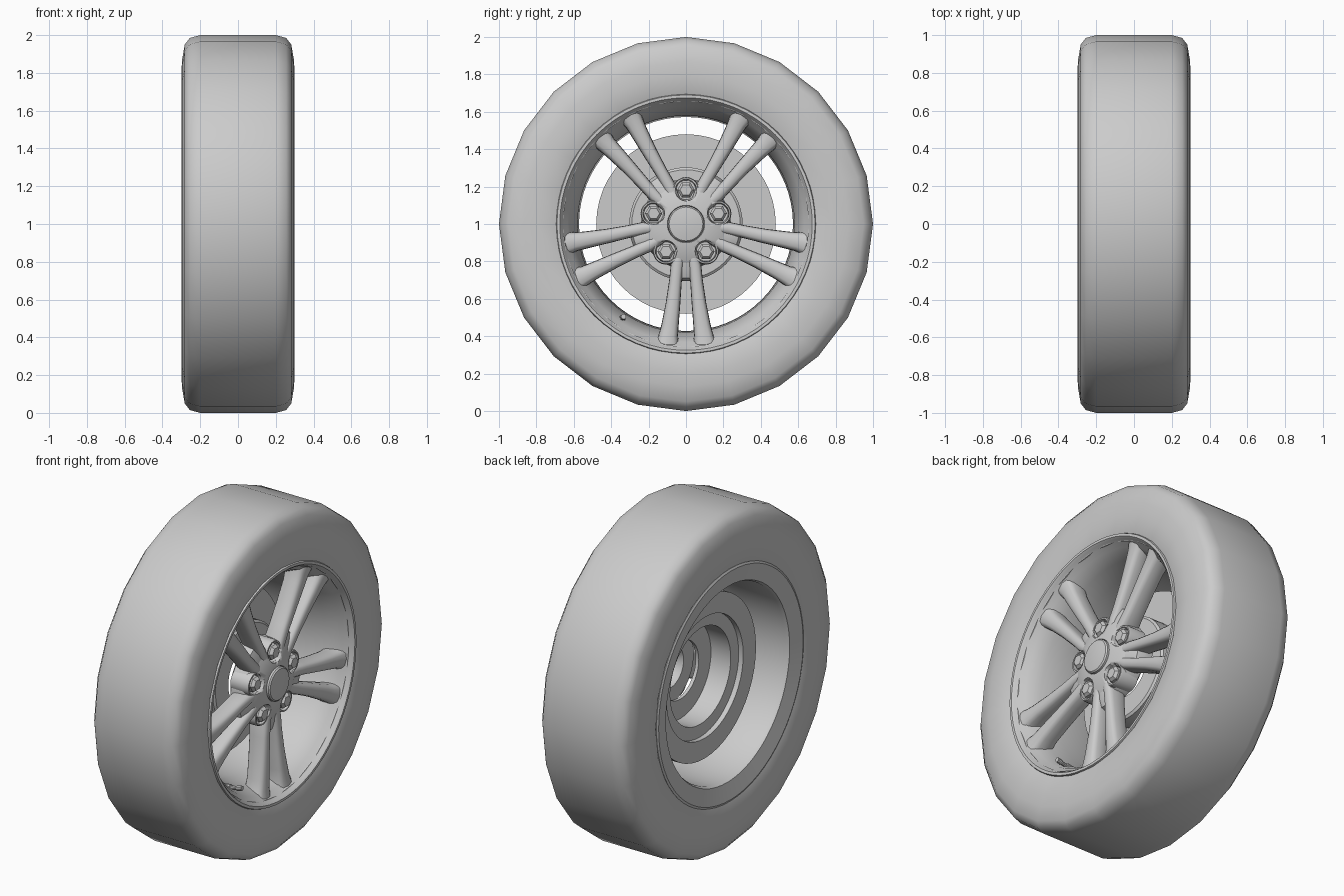
import bpy, bmesh, math
from math import sin, cos, pi, radians
from mathutils import Vector, Matrix

if "Cube" in bpy.data.objects:
    bpy.data.objects.remove(bpy.data.objects["Cube"])

CENTRE = Vector((0, 0, 1))


def finish(name, bm, angle=35):
    bmesh.ops.recalc_face_normals(bm, faces=bm.faces)
    me = bpy.data.meshes.new(name)
    bm.to_mesh(me)
    bm.free()
    ob = bpy.data.objects.new(name, me)
    ob.location = CENTRE
    bpy.context.collection.objects.link(ob)
    bpy.ops.object.select_all(action='DESELECT')
    ob.select_set(True)
    bpy.context.view_layer.objects.active = ob
    bpy.ops.object.shade_smooth_by_angle(angle=radians(angle))
    return ob


def revolve(name, profile, segs, angle=35):
    """Spin a closed (x, radius) profile round the axle; radius 0 makes a pole."""
    bm = bmesh.new()
    rings = []
    for x, r in profile:
        if r == 0:
            rings.append([bm.verts.new((x, 0, 0))] * segs)
        else:
            rings.append([bm.verts.new((x, r * cos(2 * pi * i / segs), r * sin(2 * pi * i / segs)))
                          for i in range(segs)])
    for k in range(len(rings)):
        a, b = rings[k], rings[(k + 1) % len(rings)]
        for i in range(segs):
            j = (i + 1) % segs
            vs = list(dict.fromkeys((a[i], a[j], b[j], b[i])))
            if len(vs) > 2:
                bm.faces.new(vs)
    return finish(name, bm, angle)


def loft(bm, loops):
    """Skin a list of equal point loops and cap both ends."""
    rings = [[bm.verts.new(p) for p in lp] for lp in loops]
    n = len(rings[0])
    for a, b in zip(rings, rings[1:]):
        for i in range(n):
            bm.faces.new((a[i], a[(i + 1) % n], b[(i + 1) % n], b[i]))
    bm.faces.new(rings[0])
    bm.faces.new(rings[-1])


def disc_loop(x, r, n, y=0, z=0, turn=0):
    return [(x, y + r * cos(2 * pi * i / n + turn), z + r * sin(2 * pi * i / n + turn)) for i in range(n)]


# Tyre: coarse ring with rounded shoulders
half = [(0.20, 1.0), (0.255, 0.985), (0.282, 0.95), (0.296, 0.87), (0.30, 0.80), (0.292, 0.705), (0.27, 0.66)]
revolve("tyre", half + [(-x, r) for x, r in reversed(half)], 24, 45)

# Rim: front lip, barrel and wide rear flange
revolve("rim", [(0.285, 0.695), (0.297, 0.69), (0.297, 0.675), (0.285, 0.665), (0.262, 0.655),
                (0.24, 0.632), (0.16, 0.60), (0.05, 0.58), (-0.255, 0.572), (-0.275, 0.582),
                (-0.296, 0.68), (-0.29, 0.692), (-0.26, 0.68), (-0.23, 0.61), (0.04, 0.61),
                (0.20, 0.65), (0.26, 0.69)], 64)

# Brake disc with a raised hat that is hollow at the back
revolve("brake_disc", [(-0.125, 0.48), (-0.125, 0.36), (-0.095, 0.36), (-0.095, 0.285), (0.035, 0.285),
                       (0.035, 0.17), (0.055, 0.17), (0.055, 0.29), (0.045, 0.303), (-0.05, 0.303),
                       (-0.05, 0.48)], 48, 30)

# Hub with bored lug pockets
hub = revolve("hub", [(0.10, 0.12), (0.10, 0.215), (0.12, 0.24), (0.20, 0.235), (0.225, 0.22),
                      (0.242, 0.18), (0.255, 0.125), (0.258, 0.10), (0.23, 0.09), (0.15, 0.09)], 60)
LUGS = [(0.182 * cos(radians(90 + 72 * k)), 0.182 * sin(radians(90 + 72 * k))) for k in range(5)]
bm = bmesh.new()
for y, z in LUGS:
    loft(bm, [disc_loop(0.185, 0.052, 20, y, z), disc_loop(0.26, 0.06, 20, y, z)])
cutter = finish("lug_pocket_cutter", bm)
cutter.hide_render = True
cutter.hide_viewport = True
mod = hub.modifiers.new("lug_pockets", 'BOOLEAN')
mod.operation = 'DIFFERENCE'
mod.solver = 'EXACT'
mod.object = cutter

# Bosses round each lug
bm = bmesh.new()
for y, z in LUGS:
    n = 20
    loops = [disc_loop(x, r, n, y, z) for x, r in
             [(0.12, 0.07), (0.222, 0.069), (0.235, 0.065), (0.235, 0.057), (0.12, 0.054)]]
    rings = [[bm.verts.new(p) for p in lp] for lp in loops]
    for k in range(5):
        a, b = rings[k], rings[(k + 1) % 5]
        for i in range(n):
            bm.faces.new((a[i], a[(i + 1) % n], b[(i + 1) % n], b[i]))
finish("lug_bosses", bm)

# Hexagonal lug nuts with a chamfered tip
bm = bmesh.new()
for y, z in LUGS:
    loft(bm, [disc_loop(0.17, 0.046, 6, y, z), disc_loop(0.235, 0.046, 6, y, z),
              disc_loop(0.252, 0.032, 6, y, z)])
finish("lug_nuts", bm, 20)

# Centre cap
revolve("centre_cap", [(0.15, 0), (0.15, 0.097), (0.268, 0.097), (0.275, 0.09), (0.281, 0.05), (0.283, 0)], 40)

# Ten spokes in five splayed pairs: radius, inner edge, outer edge, back x, front x
STATIONS = [(0.13, 0.0, 0.055, 0.12, 0.240), (0.22, 0.012, 0.082, 0.12, 0.240),
            (0.30, 0.022, 0.090, 0.125, 0.240), (0.42, 0.030, 0.108, 0.13, 0.245),
            (0.54, 0.039, 0.132, 0.135, 0.252), (0.60, 0.043, 0.148, 0.13, 0.256),
            (0.645, 0.036, 0.170, 0.12, 0.262)]


def section(r, lo, hi, xb, xf, side):
    pts = []
    for i in range(16):
        c, s = cos(2 * pi * i / 16), sin(2 * pi * i / 16)
        u = math.copysign(abs(c) ** 0.65, c)
        v = math.copysign(abs(s) ** 0.65, s)
        pts.append(Vector(((xb + xf) / 2 + v * (xf - xb) / 2, side * ((lo + hi) / 2 + u * (hi - lo) / 2), r)))
    return pts


bm = bmesh.new()
for k in range(5):
    turn = Matrix.Rotation(radians(36 + 72 * k), 3, 'X')
    for side in (-1, 1):
        loft(bm, [[turn @ p for p in section(*st, side)] for st in STATIONS])
    # web joining the two spokes at the hub
    web = [[turn @ Vector((x, y, r)) for x, y in ((0.12, -w), (xf - 0.012, -w), (xf, -w * 0.6),
                                                  (xf, w * 0.6), (xf - 0.012, w), (0.12, w))]
           for r, w, xf in ((0.15, 0.05, 0.236), (0.24, 0.06, 0.226), (0.29, 0.05, 0.21), (0.305, 0.035, 0.17))]
    loft(bm, web)
finish("spokes", bm, 45)

# Valve stem poking forward from the barrel
bm = bmesh.new()
a = radians(236)
loops = []
for x, r, rad in [(0.16, 0.615, 0.02), (0.19, 0.61, 0.018), (0.192, 0.61, 0.011), (0.23, 0.603, 0.011),
                  (0.232, 0.603, 0.015), (0.262, 0.597, 0.014)]:
    loops.append(disc_loop(x, rad, 10, r * cos(a), r * sin(a)))
loft(bm, loops)
finish("valve_stem", bm)
